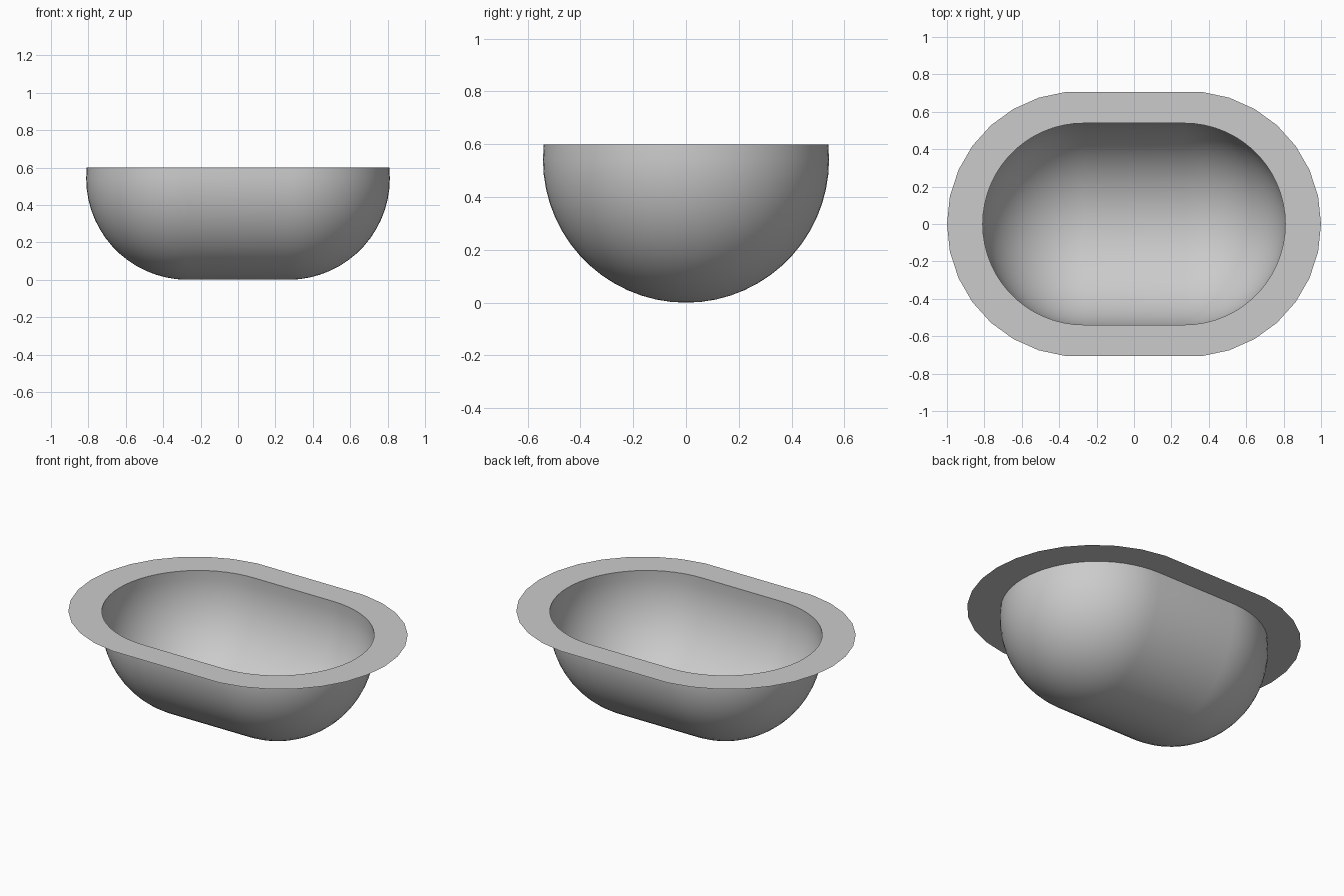
import bpy, bmesh
from math import radians, cos, sin, asin

HALF_STRAIGHT = 0.27   # bowl axis half length
BOWL_R = 0.542
RIM_Z = 0.6
STEP = 6               # degrees between outline points

cube = bpy.data.objects.get("Cube")
if cube:
    bpy.data.objects.remove(cube, do_unlink=True)

grey = bpy.data.materials.new("plain_grey")
grey.use_nodes = True
colour = (0.6, 0.6, 0.6, 1)
grey.diffuse_color = colour
grey.node_tree.nodes["Principled BSDF"].inputs["Base Color"].default_value = colour


def stadium(half, radius, z, coarse=False):
    """Closed outline of two half circles joined by straight sides."""
    points = []
    for side in (1, -1):
        for angle in range(-90, 91, STEP):
            # coarse outlines put every second point on a straight chord
            on_chord = coarse and angle % (2 * STEP)
            r = radius * cos(radians(STEP)) if on_chord else radius
            a = radians(angle)
            points.append((side * (half + r * cos(a)), side * r * sin(a), z))
    return points


def loft(name, outlines):
    """Skin a surface through successive outlines."""
    bm = bmesh.new()
    rings = [[bm.verts.new(p) for p in outline] for outline in outlines]
    for low, high in zip(rings, rings[1:]):
        for i in range(len(low)):
            j = (i + 1) % len(low)
            bm.faces.new((low[i], low[j], high[j], high[i]))
    bmesh.ops.remove_doubles(bm, verts=bm.verts, dist=0.0001)
    mesh = bpy.data.meshes.new(name)
    bm.to_mesh(mesh)
    bm.free()
    mesh.materials.append(grey)
    obj = bpy.data.objects.new(name, mesh)
    bpy.context.collection.objects.link(obj)
    return obj


# Bowl: half capsule that closes in slightly above its widest line
top = asin((RIM_Z - BOWL_R) / BOWL_R)
latitudes = [radians(a) for a in range(-90, 1, STEP)] + [top]
bowl = loft("bowl", [stadium(HALF_STRAIGHT, BOWL_R * cos(a), BOWL_R * (1 + sin(a)))
                     for a in latitudes])
bowl.data.polygons.foreach_set("use_smooth", [True] * len(bowl.data.polygons))

# Flange: flat sheet around the opening, with a more faceted outer edge
flange = loft("flange", [stadium(0.29, 0.71, RIM_Z, coarse=True),
                         stadium(HALF_STRAIGHT, BOWL_R * cos(top), RIM_Z)])
